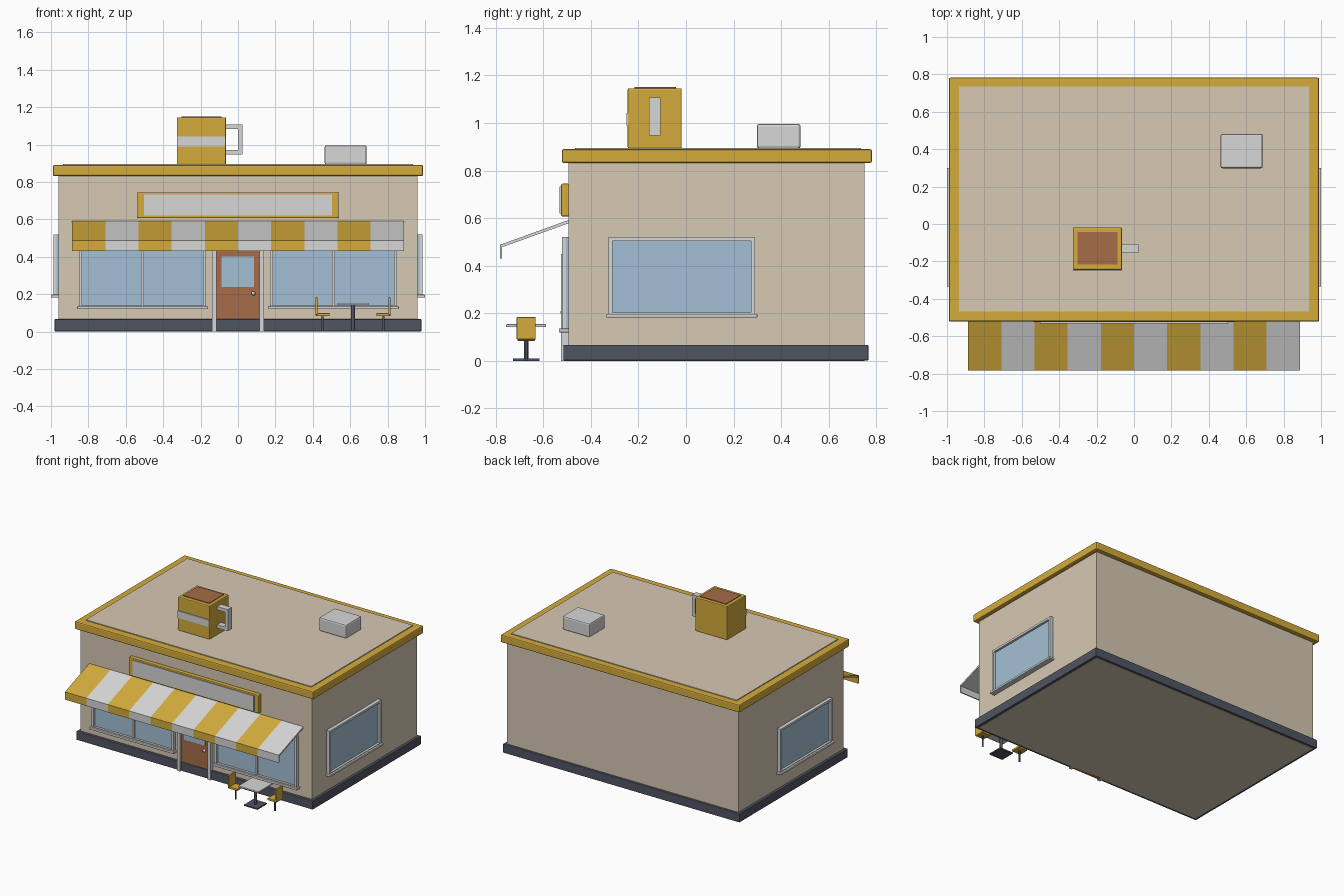
import bpy
import bmesh
from mathutils import Vector

cube = bpy.data.objects.get("Cube")
if cube:
    bpy.data.objects.remove(cube, do_unlink=True)


def make_material(name, rgb):
    mat = bpy.data.materials.new(name)
    mat.use_nodes = True
    mat.diffuse_color = (*rgb, 1)
    mat.node_tree.nodes["Principled BSDF"].inputs["Base Color"].default_value = (*rgb, 1)
    return mat


BEIGE = make_material("beige plaster", (0.68, 0.58, 0.45))
YELLOW = make_material("mustard yellow", (0.66, 0.41, 0.045))
WHITE = make_material("off white", (0.68, 0.68, 0.68))
GLASS = make_material("blue glass", (0.37, 0.53, 0.67))
BROWN = make_material("coffee brown", (0.38, 0.15, 0.065))
DARK = make_material("dark slate", (0.08, 0.09, 0.12))


def add_mesh(name, bm, *mats):
    bmesh.ops.recalc_face_normals(bm, faces=bm.faces)
    mesh = bpy.data.meshes.new(name)
    bm.to_mesh(mesh)
    bm.free()
    for mat in mats:
        mesh.materials.append(mat)
    obj = bpy.data.objects.new(name, mesh)
    bpy.context.collection.objects.link(obj)
    return obj


def box(name, mat, x, y, z, bevel=0):
    """Box from (min, max) pairs, with optional rounded edges."""
    bm = bmesh.new()
    bmesh.ops.create_cube(bm, size=1)
    spans = [sorted(s) for s in (x, y, z)]
    for v in bm.verts:
        v.co = Vector([lo if c < 0 else hi for c, (lo, hi) in zip(v.co, spans)])
    obj = add_mesh(name, bm, mat)
    if bevel:
        mod = obj.modifiers.new("soft edges", "BEVEL")
        mod.width = bevel
        mod.segments = 2
    return obj


# Building shell and roof
box("walls", BEIGE, (-0.96, 0.96), (-0.495, 0.75), (0, 0.85))
box("plinth", DARK, (-0.98, 0.98), (-0.515, 0.767), (0.002, 0.067), 0.003)
box("cornice", YELLOW, (-0.99, 0.99), (-0.522, 0.782), (0.832, 0.89), 0.008)
box("roof_panel", BEIGE, (-0.935, 0.935), (-0.467, 0.735), (0.88, 0.896))


# Windows are laid out along u and placed on a wall by a mapping function
def window(name, place, u0, u1, z0, z1, mullion):
    def part(label, mat, u, d, z, bevel=0):
        x, y = place(u, d)
        box(name + label, mat, x, y, z, bevel)

    w = 0.016
    part("_glass", GLASS, (u0, u1), (-0.01, 0.01), (z0, z1))
    for side, u in (("_jamb_a", u0), ("_jamb_b", u1 - w)):
        part(side, WHITE, (u, u + w), (-0.01, 0.027), (z0, z1))
    for side, z in (("_bottom_rail", z0), ("_top_rail", z1 - w)):
        part(side, WHITE, (u0, u1), (-0.01, 0.027), (z, z + w))
    if mullion:
        mid = (u0 + u1) / 2
        part("_mullion", WHITE, (mid - w / 2, mid + w / 2), (-0.01, 0.02), (z0, z1))
    part("_sill", WHITE, (u0 - 0.01, u1 + 0.01), (-0.01, 0.04), (z0 - 0.005, z0 + 0.011), 0.004)


def on_front(u, d):
    return u, (-0.495 - d[0], -0.495 - d[1])


def on_side(s):
    return lambda u, d: ((s * (0.96 + d[0]), s * (0.96 + d[1])), u)


window("front_window_right", on_front, -0.85, -0.17, 0.125, 0.52, True)
window("front_window_left", on_front, 0.17, 0.85, 0.125, 0.52, True)
window("side_window_left", on_side(1), -0.325, 0.29, 0.187, 0.52, False)
window("side_window_right", on_side(-1), -0.325, 0.29, 0.187, 0.52, False)

# Door
box("door", BROWN, (-0.116, 0.116), (-0.508, -0.48), (0, 0.435))
box("door_glass", GLASS, (-0.088, 0.086), (-0.512, -0.506), (0.24, 0.402))
for s in (-1, 1):
    box("door_post", WHITE, (s * 0.114, s * 0.138), (-0.525, -0.48), (0, 0.45))
box("door_lintel", WHITE, (-0.138, 0.138), (-0.525, -0.48), (0.43, 0.45))
bm = bmesh.new()
bmesh.ops.create_uvsphere(bm, u_segments=12, v_segments=8, radius=0.011)
bmesh.ops.translate(bm, verts=bm.verts, vec=(0.082, -0.517, 0.205))
knob = add_mesh("door_knob", bm, WHITE)
knob.data.shade_smooth()

# Sign board
box("sign_frame", YELLOW, (-0.538, 0.538), (-0.525, -0.49), (0.607, 0.745), 0.006)
box("sign_panel", WHITE, (-0.503, 0.503), (-0.532, -0.52), (0.62, 0.733))

# Striped awning: one profile swept along x, one colour per stripe
profile = [(-0.495, 0.592), (-0.782, 0.488), (-0.782, 0.43),
           (-0.774, 0.43), (-0.774, 0.478), (-0.495, 0.578)]
stripes = 10
half = 0.887
bm = bmesh.new()
rows = []
for i in range(stripes + 1):
    x = -half + 2 * half * i / stripes
    rows.append([bm.verts.new((x, y, z)) for y, z in profile])
n = len(profile)
for i in range(stripes):
    for j in range(n):
        k = (j + 1) % n
        face = bm.faces.new((rows[i][j], rows[i][k], rows[i + 1][k], rows[i + 1][j]))
        face.material_index = i % 2
for row, index in ((rows[0], 0), (rows[-1], 1)):
    # End caps, split into canopy and valance so each is convex
    for ids in ((0, 1, 4, 5), (1, 2, 3, 4)):
        bm.faces.new([row[j] for j in ids]).material_index = index
add_mesh("awning", bm, YELLOW, WHITE)

# Rooftop mug
box("mug_body", YELLOW, (-0.327, -0.064), (-0.245, -0.018), (0.893, 1.146), 0.006)
box("mug_band", WHITE, (-0.325, -0.066), (-0.25, -0.24), (0.99, 1.043))
box("mug_coffee", BROWN, (-0.303, -0.088), (-0.216, -0.042), (1.14, 1.151))
for z in (0.947, 1.083):
    box("mug_handle_arm", WHITE, (-0.07, 0.025), (-0.155, -0.108), (z, z + 0.025))
box("mug_handle_grip", WHITE, (0, 0.025), (-0.155, -0.108), (0.947, 1.108))

# Rooftop vent unit
box("roof_vent", WHITE, (0.463, 0.688), (0.298, 0.482), (0.893, 0.996), 0.01)

# Table and two facing chairs
cx, cy = 0.615, -0.672


def post(name, x, radius, top):
    bm = bmesh.new()
    bmesh.ops.create_cone(bm, cap_ends=True, segments=12, radius1=radius, radius2=radius, depth=top)
    bmesh.ops.translate(bm, verts=bm.verts, vec=(x, cy, top / 2))
    obj = add_mesh(name, bm, DARK)
    for poly in obj.data.polygons:
        poly.use_smooth = abs(poly.normal.z) < 0.5


box("table_top", WHITE, (cx - 0.084, cx + 0.084), (cy - 0.084, cy + 0.084), (0.142, 0.154), 0.003)
box("table_foot", DARK, (cx - 0.056, cx + 0.056), (cy - 0.056, cy + 0.056), (0, 0.009))
post("table_post", cx, 0.01, 0.145)
for s, side in ((-1, "right"), (1, "left")):
    box("chair_seat_" + side, YELLOW, (cx + s * 0.125, cx + s * 0.2), (cy - 0.037, cy + 0.037), (0.084, 0.099), 0.003)
    box("chair_back_" + side, YELLOW, (cx + s * 0.189, cx + s * 0.201), (cy - 0.04, cy + 0.04), (0.09, 0.184), 0.003)
    post("chair_post_" + side, cx + s * 0.163, 0.006, 0.086)
